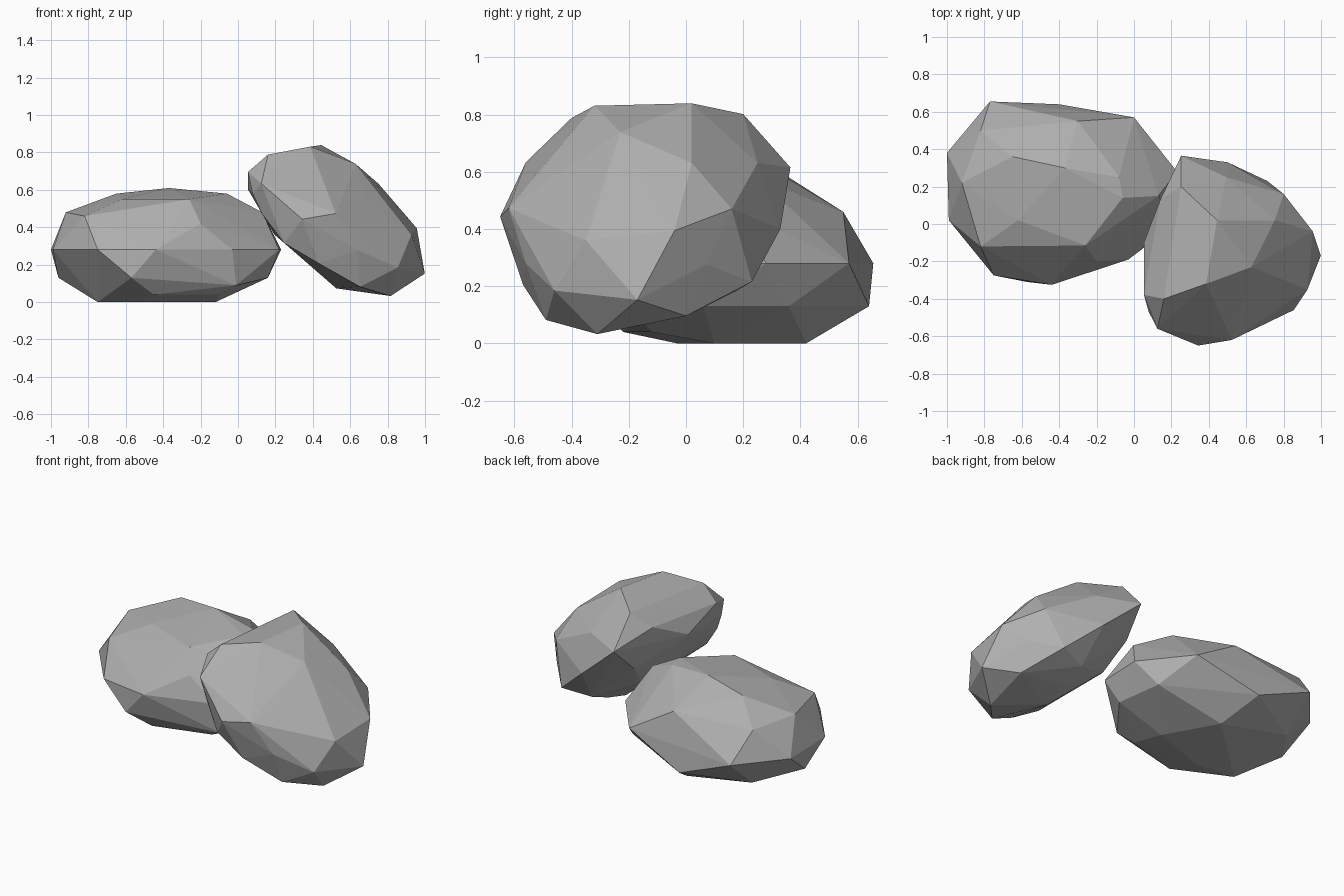
import bpy
import bmesh
import math
from mathutils import Matrix

default_cube = bpy.data.objects.get("Cube")
if default_cube:
    bpy.data.objects.remove(default_cube, do_unlink=True)


def make_material(name, color):
    material = bpy.data.materials.new(name)
    material.use_nodes = True
    material.diffuse_color = color
    shader = material.node_tree.nodes["Principled BSDF"]
    shader.inputs["Base Color"].default_value = color
    shader.inputs["Roughness"].default_value = 0.9
    return material


def make_stone(name, sections, location, tilt, material):
    """Wrap a faceted hull around a stack of cross-sections, then lean it."""
    bm = bmesh.new()
    for height, corners in sections:
        for x, y in corners:
            bm.verts.new((x, y, height))

    hull = bmesh.ops.convex_hull(bm, input=bm.verts[:])
    unused = set(hull["geom_interior"]) | set(hull["geom_unused"])
    loose = [item for item in unused if isinstance(item, bmesh.types.BMVert)]
    bmesh.ops.delete(bm, geom=loose, context='VERTS')
    bmesh.ops.recalc_face_normals(bm, faces=bm.faces[:])
    lean = Matrix.Rotation(math.radians(tilt), 4, 'Y')
    bm.transform(Matrix.Translation(location) @ lean)

    mesh = bpy.data.meshes.new(name)
    bm.to_mesh(mesh)
    bm.free()
    mesh.materials.append(material)
    stone = bpy.data.objects.new(name, mesh)
    bpy.context.collection.objects.link(stone)
    return stone


stone_grey = make_material("stone grey", (0.43, 0.43, 0.43, 1.0))

# Stone lying flat: cross-sections from crown to base
flat_sections = [
    (0.61, [(-0.37, 0.3)]),
    (0.58, [(-0.65, 0.36), (-0.06, 0.14), (-0.08, 0.25)]),
    (0.55, [(-0.62, 0.02), (-0.26, -0.115)]),
    (0.48, [(-0.92, 0.22), (0.13, 0.15)]),
    (0.46, [(-0.82, -0.12), (-0.82, 0.5), (-0.3, 0.55)]),
    (0.42, [(-0.2, -0.2)]),
    (0.28, [(-1, 0.38), (-0.99, 0.02), (-0.75, -0.275), (-0.44, -0.325), (-0.77, 0.655),
            (0, 0.57), (0.23, 0.28), (-0.03, -0.19), (0.22, 0)]),
    (0.13, [(-0.96, 0.18), (-0.57, -0.31), (-0.4, 0.64), (0.12, 0.36), (0.16, 0.06)]),
    (0.09, [(-0.22, -0.205), (-0.01, -0.165), (-0.77, 0.44)]),
    (0.04, [(-0.45, -0.22), (-0.1, -0.12)]),
    (0, [(-0.75, 0), (-0.12, 0.1), (-0.5, -0.03), (-0.3, 0.42)]),
]
make_stone("flat_stone", flat_sections, (0, 0, 0), 0, stone_grey)

# Stone leaning against it: cross-sections before it is tilted
leaning_sections = [
    (0.31, [(0.065, 0.02), (-0.1, -0.23)]),
    (0.265, [(-0.304, 0.02), (0.374, -0.04)]),
    (0.22, [(-0.343, -0.32), (0.207, 0.16), (0.375, -0.35), (0.044, -0.36)]),
    (0.14, [(-0.13, 0.25)]),
    (0.11, [(-0.425, 0.2), (0.565, -0.17), (0.377, 0.07)]),
    (0.04, [(-0.485, -0.4), (0.435, -0.46), (-0.005, -0.62)]),
    (-0.03, [(0.354, 0.13), (0.308, 0.23), (0.026, 0.33), (-0.302, 0.365),
             (-0.45, 0.13), (0.21, -0.56), (0.49, 0)]),
    (-0.1, [(-0.12, -0.65), (-0.41, -0.56), (0.506, -0.31), (-0.505, -0.38)]),
    (-0.17, [(0.35, -0.49), (-0.445, -0.1), (0.2, 0.17), (-0.22, 0.2), (-0.41, -0.47)]),
    (-0.22, [(0.105, -0.57), (-0.3, -0.5), (0.24, 0.01)]),
    (-0.26, [(0.26, -0.15), (-0.07, 0.05), (-0.11, -0.38), (-0.11, -0.56), (-0.18, -0.05)]),
]
make_stone("leaning_stone", leaning_sections, (0.5, 0, 0.44), 41, stone_grey)
